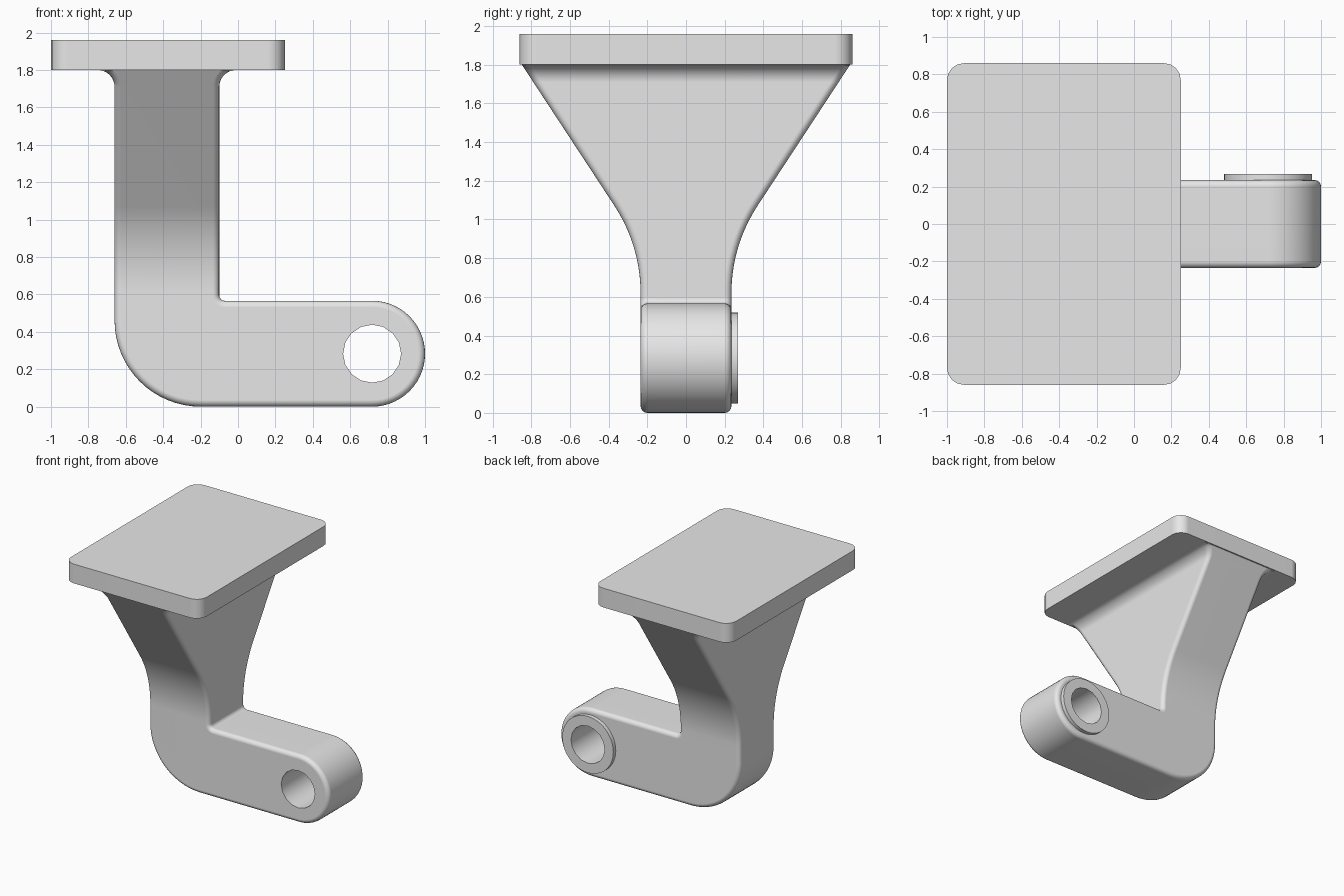
import bpy
import bmesh
from math import cos, sin, radians
from mathutils import Vector

if "Cube" in bpy.data.objects:
    bpy.data.objects.remove(bpy.data.objects["Cube"], do_unlink=True)

grey = bpy.data.materials.new("light grey")
grey.use_nodes = True
grey.diffuse_color = (0.8, 0.8, 0.8, 1)
grey.node_tree.nodes["Principled BSDF"].inputs["Base Color"].default_value = (0.8, 0.8, 0.8, 1)


def arc(cx, cy, r, start, end, steps):
    angles = [radians(start + (end - start) * i / steps) for i in range(steps + 1)]
    return [(cx + r * cos(a), cy + r * sin(a)) for a in angles]


def prism(name, points, axis, low, high):
    """Extrude a 2D outline along the given axis (0, 1 or 2)."""
    bm = bmesh.new()
    verts = []
    for p in points:
        co = list(p)
        co.insert(axis, low)
        verts.append(bm.verts.new(co))
    face = bm.faces.new(verts)
    shift = Vector((0, 0, 0))
    shift[axis] = high - low
    ext = bmesh.ops.extrude_face_region(bm, geom=[face])
    bmesh.ops.translate(bm, vec=shift,
                        verts=[g for g in ext["geom"] if isinstance(g, bmesh.types.BMVert)])
    bmesh.ops.recalc_face_normals(bm, faces=bm.faces)
    mesh = bpy.data.meshes.new(name)
    bm.to_mesh(mesh)
    bm.free()
    mesh.materials.append(grey)
    obj = bpy.data.objects.new(name, mesh)
    bpy.context.collection.objects.link(obj)
    return obj


def activate(obj):
    bpy.ops.object.select_all(action="DESELECT")
    obj.select_set(True)
    bpy.context.view_layer.objects.active = obj


def combine(obj, other, operation):
    activate(obj)
    mod = obj.modifiers.new("cut", "BOOLEAN")
    mod.operation = operation
    mod.solver = "EXACT"
    mod.object = other
    bpy.ops.object.modifier_apply(modifier=mod.name)


def smooth(obj):
    activate(obj)
    bpy.ops.object.shade_smooth_by_angle(angle=radians(35))
    mod = obj.modifiers.new("even shading", "WEIGHTED_NORMAL")
    mod.keep_sharp = True


# Mounting plate with rounded corners
r = 0.09
x0, x1, y1 = -1.0, 0.25, 0.86
outline = (arc(x1 - r, y1 - r, r, 0, 90, 4) + arc(x0 + r, y1 - r, r, 90, 180, 4)
           + arc(x0 + r, r - y1, r, 180, 270, 4) + arc(x1 - r, r - y1, r, 270, 360, 4))
plate = prism("mounting_plate", outline, 2, 1.8, 1.96)
smooth(plate)

# Bent arm: L-shaped outline trimmed by the flared outline
bend = (arc(-0.2, 0.46, 0.46, 180, 270, 16) + arc(0.717, 0.283, 0.283, -90, 90, 28)
        + arc(-0.07, 0.596, 0.03, 270, 180, 6) + arc(-0.01, 1.71, 0.09, 180, 90, 8)
        + [(-0.01, 1.95), (-0.75, 1.95)] + arc(-0.75, 1.71, 0.09, 90, 0, 8))
arm = prism("bent_arm", bend, 1, -1.2, 1.2)

half = [(0.235, -0.5)] + arc(1.055, 0.62, 0.82, 180, 146.7, 10) + [(0.855, 1.81), (0.855, 1.85)]
flare = prism("flare_trim", half + [(-y, z) for y, z in reversed(half)], 0, -2, 2)
combine(arm, flare, "INTERSECT")

# Rounded edges along the arm, up to the plate
bm = bmesh.new()
bm.from_mesh(arm.data)
edges = [e for e in bm.edges
         if len(e.link_faces) == 2 and e.calc_face_angle(0) > radians(40)
         and min(v.co.z for v in e.verts) < 1.79]
bmesh.ops.bevel(bm, geom=edges, offset=0.035, segments=4, profile=0.5,
                affect="EDGES", clamp_overlap=False)
bm.to_mesh(arm.data)
bm.free()

# Raised ring on the back and the bore through both
cx, cz = 0.717, 0.283
boss = prism("bore_ring", arc(cx, cz, 0.235, 0, 352.5, 47), 1, 0.2, 0.268)
bore = prism("bore_cutter", arc(cx, cz, 0.155, 0, 337.5, 15), 1, -1, 1)
for part in (arm, boss):
    combine(part, bore, "DIFFERENCE")
    smooth(part)

for helper in (flare, bore):
    bpy.data.objects.remove(helper, do_unlink=True)
